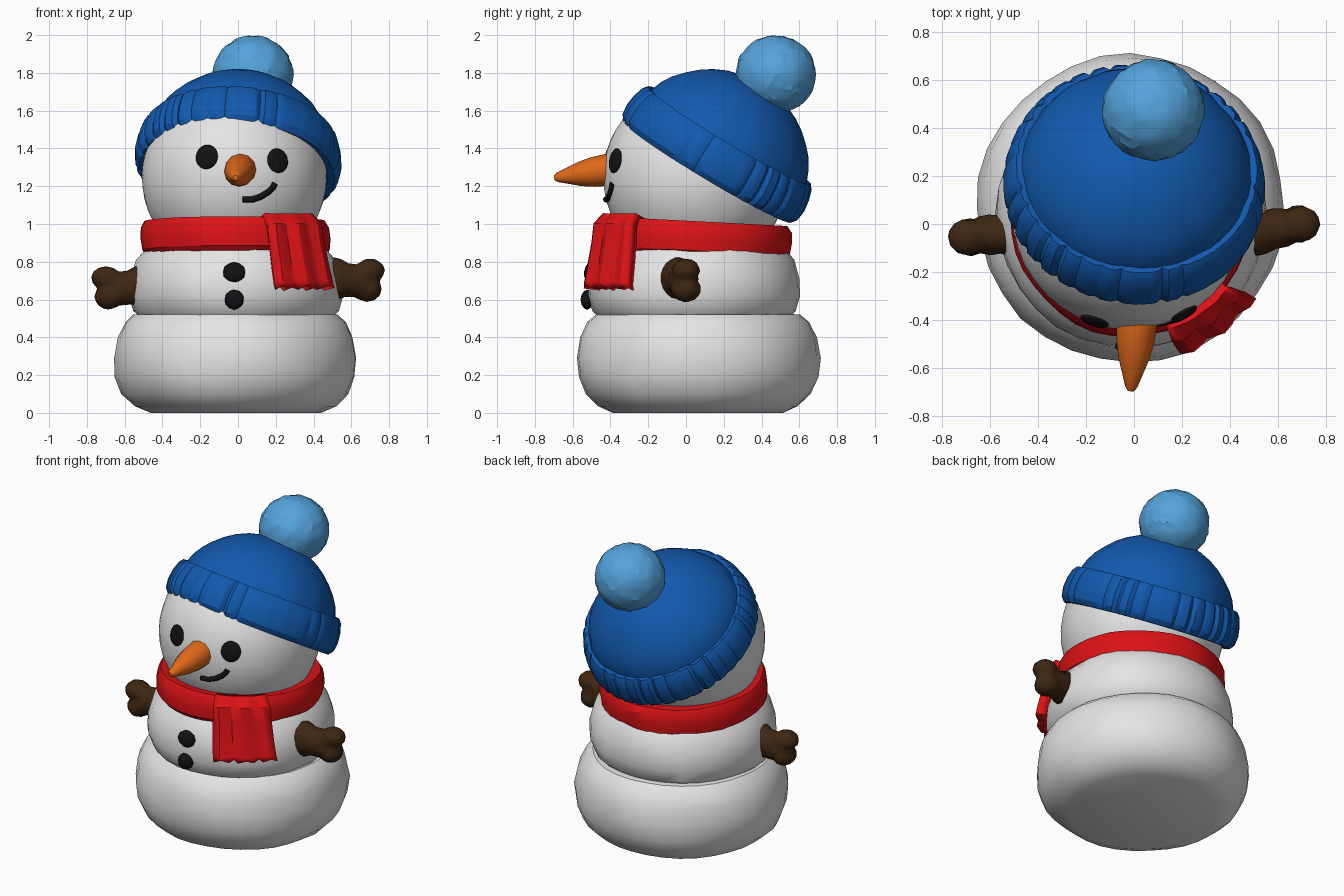
import bpy, bmesh, math, random
from mathutils import Vector, Matrix, Euler

random.seed(4)
if "Cube" in bpy.data.objects:
    bpy.data.objects.remove(bpy.data.objects["Cube"])


def material(name, r, g, b):
    m = bpy.data.materials.new(name)
    m.diffuse_color = (r, g, b, 1)
    m.use_nodes = True
    bsdf = m.node_tree.nodes["Principled BSDF"]
    bsdf.inputs["Base Color"].default_value = (r, g, b, 1)
    bsdf.inputs["Roughness"].default_value = 0.8
    return m


SNOW = material("snow white", 0.78, 0.78, 0.79)
BLUE = material("hat blue", 0.006, 0.1, 0.42)
SKY = material("pompom blue", 0.09, 0.37, 0.72)
RED = material("scarf red", 0.72, 0.006, 0.008)
ORANGE = material("carrot orange", 0.74, 0.14, 0.01)
BROWN = material("mitten brown", 0.05, 0.02, 0.006)
COAL = material("coal black", 0.006, 0.006, 0.007)


def finish(name, bm, mat, loc=(0, 0, 0), rot=(0, 0, 0), angle=30):
    """Turn a bmesh into a placed, shaded object."""
    bmesh.ops.remove_doubles(bm, verts=bm.verts, dist=0.0005)
    bmesh.ops.recalc_face_normals(bm, faces=bm.faces)
    mesh = bpy.data.meshes.new(name)
    bm.to_mesh(mesh)
    bm.free()
    mesh.materials.append(mat)
    if angle:
        mesh.shade_smooth()
        mesh.set_sharp_from_angle(angle=math.radians(angle))
    ob = bpy.data.objects.new(name, mesh)
    bpy.context.scene.collection.objects.link(ob)
    ob.location = loc
    ob.rotation_euler = [math.radians(a) for a in rot]
    return ob


def lathe(name, profile, mat, loc, rot=(0, 0, 0), segs=32, closed=False,
          wobble=None, angle=30):
    """Revolve (radius, height) points; wobble scales radius per segment."""
    bm = bmesh.new()
    rings = []
    for k, (r, z) in enumerate(profile):
        ring = []
        for i in range(segs):
            a = 2 * math.pi * i / segs
            q = r * (wobble(i, k) if wobble else 1)
            ring.append(bm.verts.new((q * math.cos(a), q * math.sin(a), z)))
        rings.append(ring)
    if closed:
        rings.append(rings[0])
    for low, high in zip(rings, rings[1:]):
        for i in range(segs):
            j = (i + 1) % segs
            bm.faces.new((low[i], low[j], high[j], high[i]))
    return finish(name, bm, mat, loc, rot, angle)


def blob(name, mat, loc, size, normal=(0, -1, 0), detail=3, jitter=0.0, angle=40):
    """Ellipsoid whose flat side faces along normal."""
    bm = bmesh.new()
    bmesh.ops.create_icosphere(bm, subdivisions=detail, radius=1)
    turn = (-Vector(normal)).to_track_quat('Y', 'Z').to_matrix()
    for v in bm.verts:
        s = 1 + random.uniform(-jitter, jitter)
        v.co = turn @ Vector([c * k * s for c, k in zip(v.co, size)])
    return finish(name, bm, mat, loc, angle=angle)


def lumpy(i, k):
    return 1 + 0.008 * math.sin(i * 1.1 + k * 0.9) + random.uniform(-0.004, 0.004)


# Snow body
lathe("lower_body", [(0, 0), (.45, 0), (.53, .035), (.6, .1), (.635, .19), (.643, .29),
      (.625, .4), (.585, .48), (.54, .52), (.4, .53), (0, .53)],
      SNOW, (-.015, .065, 0), wobble=lumpy)
lathe("middle_body", [(0, .5), (.5, .5), (.54, .54), (.565, .62), (.56, .71),
      (.53, .81), (.47, .88), (.4, .95), (0, .95)],
      SNOW, (-.01, .043, 0), wobble=lumpy)
HEAD, HEAD_R = Vector((-.02, .05, 1.25)), .49
blob("head", SNOW, HEAD, (HEAD_R,) * 3, detail=4, jitter=.003)


def on_head(x, z):
    dx, dz = x - HEAD.x, z - HEAD.z
    return Vector((x, HEAD.y - math.sqrt(HEAD_R ** 2 - dx * dx - dz * dz), z))


# Face
for name, x, z in (("right_eye", -.165, 1.355), ("left_eye", .21, 1.335)):
    p = on_head(x, z)
    blob(name, COAL, p, (.061, .018, .066), p - HEAD)

curve = bpy.data.curves.new("mouth", 'CURVE')
curve.dimensions = '3D'
curve.bevel_depth = .017
curve.bevel_resolution = 2
curve.use_fill_caps = True
spline = curve.splines.new('POLY')
smile = [(.025, 1.13), (.075, 1.13), (.12, 1.145), (.16, 1.17), (.185, 1.195), (.195, 1.215)]
spline.points.add(len(smile) - 1)
for pt, (x, z) in zip(spline.points, smile):
    pt.co = (*on_head(x, z), 1)
curve.materials.append(COAL)
bpy.context.scene.collection.objects.link(bpy.data.objects.new("mouth", curve))

lathe("carrot_nose", [(0, -.05), (.08, -.05), (.085, .0), (.079, .08), (.065, .15),
      (.042, .22), (.026, .27), (.014, .288), (0, .29)],
      ORANGE, (.012, -.413, 1.287), (98.5, 0, -5), segs=12)

# Coal buttons
blob("upper_button", COAL, (-.02, -.51, .745), (.06, .03, .055), (0, -1, .15), 2, .03)
blob("lower_button", COAL, (-.02, -.523, .6), (.053, .035, .053), (0, -1, 0), 2, .03)

# Hat: crown, ribbed brim and pompom
HAT_AT, HAT_TILT, RIBS = (-.005, .116, 1.28), (-31, 5, 0), 144
groove = [random.uniform(.015, .04) if i % 4 == 0 and random.random() < .8
          else random.uniform(0, .006) for i in range(RIBS)]
lathe("hat_crown", [(.48, .1), (.49, .19), (.455, .28), (.42, .335), (.375, .385), (.32, .435),
      (.26, .475), (.19, .508), (.1, .532), (0, .54)], BLUE, HAT_AT, HAT_TILT, 48,
      wobble=lambda i, k: 1 - (.012 if i % 5 == 0 and k < 6 else 0)
      + random.uniform(-.003, .003))
lathe("hat_brim", [(.45, .03), (.48, -.005), (.52, -.005), (.543, .025), (.55, .08),
      (.542, .14), (.525, .195), (.505, .22), (.475, .215), (.46, .12)],
      BLUE, HAT_AT, HAT_TILT, RIBS, True,
      wobble=lambda i, k: 1 - groove[i] * (1 if 2 <= k <= 7 else 0))
blob("pompom", SKY, (.08, .475, 1.792), (.212, .212, .205), detail=4, jitter=.022, angle=22)

# Scarf ring and hanging end
ring = lathe("scarf_ring", [(.42, -.085), (.485, -.095), (.508, -.07), (.515, -.01),
             (.51, .05), (.49, .085), (.42, .08)], RED, (-.015, .043, .93), (-3, 0, 0),
             40, True, wobble=lumpy)
ring.scale.x = .975

bm = bmesh.new()
COLS = 10
rows = []
for k, (r, z) in enumerate([(.44, 1.0), (.5, 1.025), (.53, .99), (.54, .9),
                            (.565, .78), (.585, .69), (.59, .655)]):
    row = []
    for i in range(COLS + 1):
        a = math.radians(-73 + 35 * i / COLS + .6 * k)
        fold = r + .012 * math.sin(i * 1.5) * (k > 1)
        fringe = .018 * (i % 2) if k == 6 else 0
        row.append(bm.verts.new((-.01 + fold * math.cos(a), .043 + fold * math.sin(a),
                                 z + fringe)))
    rows.append(row)
for a, b in zip(rows, rows[1:]):
    for i in range(COLS):
        bm.faces.new((a[i], a[i + 1], b[i + 1], b[i]))
tail = finish("scarf_end", bm, RED)
solid = tail.modifiers.new("thickness", 'SOLIDIFY')
solid.thickness = .065
solid.offset = 0

# Arms: stubby sleeve with two mitten lobes, fused together
for name, side, lift, dy in (("left_arm", 1, 0, .035), ("right_arm", -1, -.04, -.02)):
    bm = bmesh.new()
    for x, z, y, size in ((.5, .71, -.04, (.12, .095, .115)),
                          (.6, .70, -.035 + dy * .5, (.11, .085, .09)),
                          (.7, .755, -.035 + dy, (.078, .075, .062)),
                          (.685, .655, -.035 + dy, (.075, .08, .068))):
        place = Matrix.LocRotScale(Vector((x * side, y, z + lift)), Euler(), Vector(size))
        bmesh.ops.create_icosphere(bm, subdivisions=3, radius=1, matrix=place)
    arm = finish(name, bm, BROWN)
    fuse = arm.modifiers.new("fuse", 'REMESH')
    fuse.mode = 'VOXEL'
    fuse.voxel_size = .015
    fuse.use_smooth_shade = True
    arm.modifiers.new("facets", 'DECIMATE').ratio = .12
